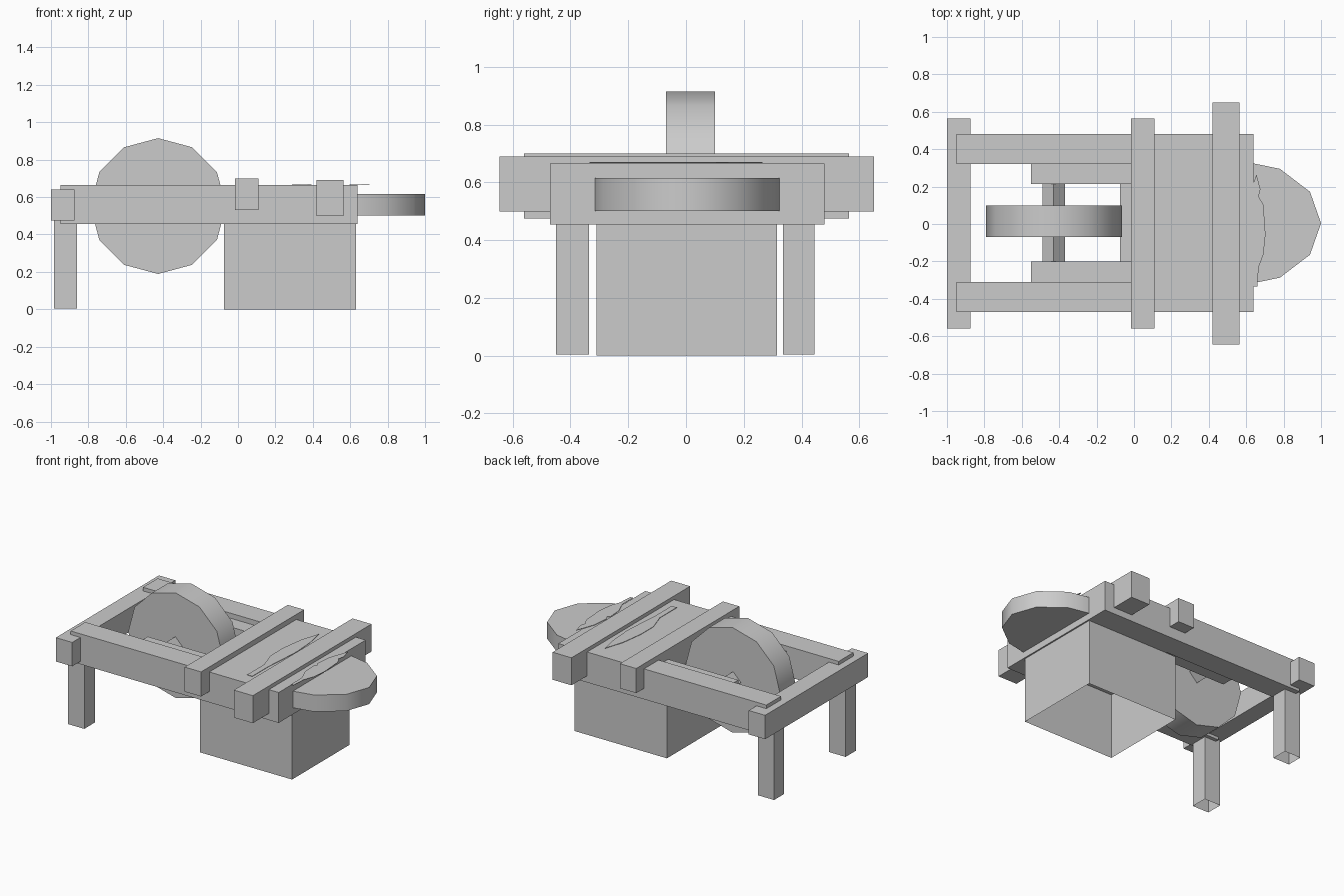
import bpy, bmesh, math
from mathutils import Matrix

cube = bpy.data.objects.get("Cube")
if cube:
    bpy.data.objects.remove(cube, do_unlink=True)

GREY = (0.6, 0.6, 0.6, 1.0)
mat = bpy.data.materials.new("plain grey")
mat.use_nodes = True
mat.diffuse_color = GREY
mat.node_tree.nodes["Principled BSDF"].inputs["Base Color"].default_value = GREY


def finish(bm, name):
    me = bpy.data.meshes.new(name)
    bm.to_mesh(me)
    bm.free()
    me.materials.append(mat)
    ob = bpy.data.objects.new(name, me)
    bpy.context.collection.objects.link(ob)
    return ob


def box(name, xs, ys, zs, open_bottom=False):
    bm = bmesh.new()
    bmesh.ops.create_cube(bm, size=1)
    for v in bm.verts:
        for i, span in enumerate((xs, ys, zs)):
            v.co[i] = span[0] if v.co[i] < 0 else span[1]
    if open_bottom:
        bm.normal_update()
        down = [f for f in bm.faces if f.normal.z < -0.9]
        bmesh.ops.delete(bm, geom=down, context='FACES')
    return finish(bm, name)


def prism(name, sides, center, radii, depth, along_y, smooth=True):
    # Upright cylinder scaled to its two radii, optionally laid along y
    bm = bmesh.new()
    bmesh.ops.create_cone(bm, cap_ends=True, segments=sides, radius1=1, radius2=1, depth=depth)
    bmesh.ops.scale(bm, vec=(radii[0], radii[1], 1), verts=bm.verts)
    if along_y:
        bmesh.ops.rotate(bm, matrix=Matrix.Rotation(math.pi / 2, 3, 'X'), verts=bm.verts)
    bmesh.ops.translate(bm, vec=center, verts=bm.verts)
    if smooth:
        for f in bm.faces:
            f.smooth = len(f.verts) == 4
        for e in bm.edges:
            e.smooth = all(len(f.verts) == 4 for f in e.link_faces)
    return finish(bm, name)


def plate(name, outline, z, thickness=0.003):
    bm = bmesh.new()
    face = bm.faces.new([bm.verts.new((x, y, z)) for x, y in outline])
    up = bmesh.ops.extrude_face_region(bm, geom=[face])
    verts = [g for g in up["geom"] if isinstance(g, bmesh.types.BMVert)]
    bmesh.ops.translate(bm, vec=(0, 0, thickness), verts=verts)
    bmesh.ops.recalc_face_normals(bm, faces=bm.faces)
    return finish(bm, name)


# Frame: side rails, deck and axle brackets
RAIL_Z = (0.455, 0.665)
box("left_rail", (-0.95, 0.64), (0.32, 0.48), RAIL_Z)
box("right_rail", (-0.95, 0.64), (-0.47, -0.31), RAIL_Z)
box("deck", (0, 0.64), (-0.31, 0.32), RAIL_Z)
box("left_bracket", (-0.55, 0), (0.215, 0.32), (0.475, 0.63))
box("right_bracket", (-0.55, 0), (-0.31, -0.2), (0.475, 0.63))

# Crossbeams
box("end_beam", (-1, -0.875), (-0.56, 0.565), (0.475, 0.64))
box("middle_beam", (-0.015, 0.11), (-0.56, 0.565), (0.53, 0.7))
box("wide_beam", (0.42, 0.565), (-0.645, 0.65), (0.5, 0.69))

# Supports, hollow underneath
box("left_leg", (-0.985, -0.86), (0.335, 0.445), (0.005, 0.5), True)
box("right_leg", (-0.985, -0.86), (-0.45, -0.335), (0.005, 0.5), True)
box("base_block", (-0.075, 0.63), (-0.31, 0.315), (0, 0.455), True)

# Wheel, axle and rounded end shelf
prism("wheel", 12, (-0.427, 0.015, 0.552), (0.363, 0.363), 0.17, True)
prism("axle", 4, (-0.43, 0.008, 0.552), (0.06, 0.06), 0.43, True, False)
prism("end_shelf", 12, (0.56, 0.004, 0.558), (0.44, 0.336), 0.115, False)

# Flat blades lying on the deck
plate("long_blade", [
    (0.355, 0.377), (0.312, 0.24), (0.29, 0.08), (0.29, -0.06), (0.333, -0.19),
    (0.333, -0.375), (0.372, -0.375), (0.372, -0.2), (0.382, -0.08), (0.392, 0.08),
    (0.382, 0.24)], 0.667)
plate("notched_blade", [
    (0.655, 0.265), (0.607, 0.13), (0.596, 0.013), (0.612, -0.013), (0.596, -0.03),
    (0.602, -0.126), (0.639, -0.217), (0.639, -0.334), (0.66, -0.334), (0.666, -0.233),
    (0.692, -0.163), (0.703, -0.056), (0.692, 0.104), (0.666, 0.147), (0.676, 0.185)], 0.667)
